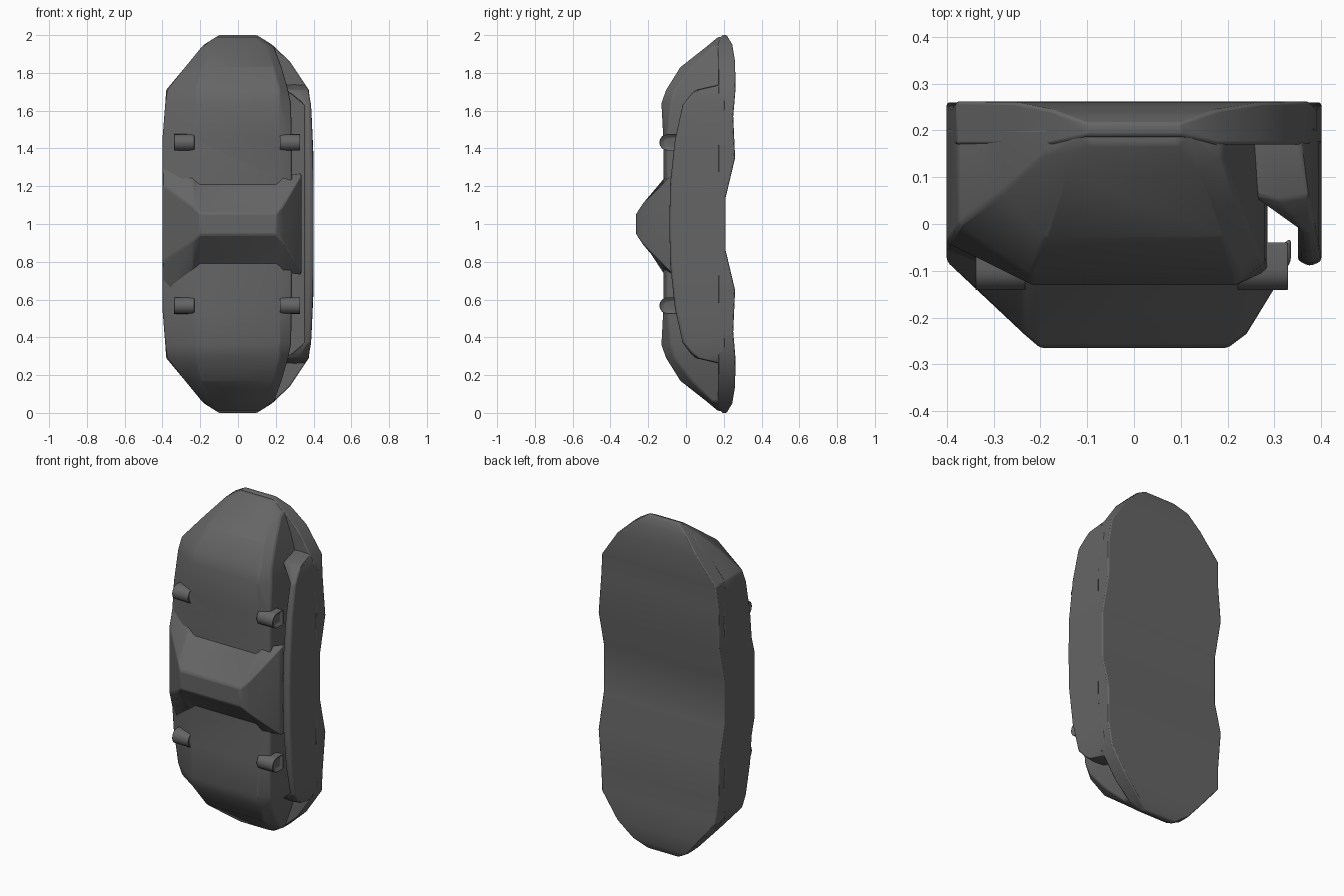
import bpy
import bmesh
import math

cube = bpy.data.objects.get("Cube")
if cube:
    bpy.data.objects.remove(cube, do_unlink=True)

# One flat dark grey paint for the whole casting
GREY = (0.13, 0.13, 0.13, 1.0)
paint = bpy.data.materials.new("dark grey paint")
paint.use_nodes = True
paint.diffuse_color = GREY
shader = paint.node_tree.nodes["Principled BSDF"]
shader.inputs["Base Color"].default_value = GREY
shader.inputs["Roughness"].default_value = 0.6


def finish(name, bm, bevel):
    """Turn a bmesh into a painted, softly bevelled object."""
    bmesh.ops.recalc_face_normals(bm, faces=bm.faces[:])
    mesh = bpy.data.meshes.new(name)
    bm.to_mesh(mesh)
    bm.free()
    mesh.materials.append(paint)
    obj = bpy.data.objects.new(name, mesh)
    bpy.context.collection.objects.link(obj)
    mod = obj.modifiers.new("soft edges", "BEVEL")
    mod.width = bevel
    mod.segments = 2
    mod.limit_method = "ANGLE"
    mod.angle_limit = math.radians(30)
    bpy.ops.object.select_all(action="DESELECT")
    obj.select_set(True)
    bpy.context.view_layer.objects.active = obj
    bpy.ops.object.shade_smooth_by_angle(angle=math.radians(35))
    return obj


def loft(rings):
    """Skin a row of matching closed rings and cap both ends."""
    bm = bmesh.new()
    rows = [[bm.verts.new(p) for p in ring] for ring in rings]
    count = len(rows[0])
    for a, b in zip(rows, rows[1:]):
        for i in range(count):
            j = (i + 1) % count
            bm.faces.new((a[i], a[j], b[j], b[i]))
    bm.faces.new(rows[0])
    bm.faces.new(rows[-1])
    return bm


def mirrored(stations):
    """Reflect upper-half stations about the middle height."""
    lower = [(2 - s[0],) + s[1:] for s in reversed(stations[1:])]
    return lower + stations


# Main body: height, left x, left y, front-left x, front y,
# front-right x, right x, right y
body = [
    (1.0, -0.4, -0.07, -0.23, -0.12, 0.22, 0.28, -0.1),
    (1.24, -0.4, -0.06, -0.23, -0.12, 0.22, 0.285, -0.1),
    (1.45, -0.4, -0.04, -0.23, -0.12, 0.22, 0.285, -0.1),
    (1.64, -0.385, -0.02, -0.22, -0.13, 0.22, 0.28, -0.08),
    (1.71, -0.375, 0.0, -0.22, -0.105, 0.22, 0.265, -0.06),
    (1.83, -0.28, 0.07, -0.19, -0.03, 0.19, 0.23, 0.03),
    (1.94, -0.19, 0.15, -0.14, 0.11, 0.14, 0.19, 0.14),
    (1.99, -0.11, 0.19, -0.09, 0.17, 0.09, 0.11, 0.19),
]
BACK = 0.205
finish("caliper_body", loft([
    [(xl, BACK, z), (xl, yl, z), (xfl, yf, z),
     (xfr, yf, z), (xr, yr, z), (xr, BACK, z)]
    for z, xl, yl, xfl, yf, xfr, xr, yr in mirrored(body)]), 0.008)

# Back plate with a gently waved rear: height, left x, right x, front y, rear y
plate = [
    (1.0, -0.4, 0.4, 0.17, 0.21),
    (1.14, -0.4, 0.4, 0.17, 0.21),
    (1.35, -0.4, 0.4, 0.17, 0.26),
    (1.57, -0.39, 0.39, 0.17, 0.25),
    (1.71, -0.38, 0.375, 0.17, 0.262),
    (1.86, -0.255, 0.275, 0.17, 0.26),
    (1.95, -0.18, 0.18, 0.17, 0.245),
    (2.0, -0.1, 0.1, 0.19, 0.215),
]
finish("back_plate", loft([
    [(xl, yb, z), (xl, yf, z), (xr, yf, z), (xr, yb, z)]
    for z, xl, xr, yf, yb in mirrored(plate)]), 0.006)

# Side wall behind the slot: height, inner x, outer x, front y
wall = [
    (1.0, 0.35, 0.4, -0.09),
    (1.22, 0.35, 0.4, -0.085),
    (1.45, 0.35, 0.395, -0.06),
    (1.63, 0.35, 0.387, -0.02),
    (1.68, 0.29, 0.378, 0.02),
    (1.71, 0.25, 0.372, 0.05),
    (1.74, 0.24, 0.355, 0.18),
]
finish("side_wall", loft([
    [(xi, BACK, z), (xi, yf + 0.012, z), ((xi + xo) / 2, yf, z),
     (xo, yf + 0.01, z), (xo, BACK, z)]
    for z, xi, xo, yf in mirrored(wall)]), 0.008)

# Raised bridge across the middle: x, base y, base half height,
# front y, front half height
bridge = [
    (-0.4, -0.02, 0.42, -0.08, 0.2),
    (-0.235, -0.1, 0.26, -0.235, 0.09),
    (-0.2, -0.1, 0.23, -0.265, 0.055),
    (0.2, -0.1, 0.23, -0.265, 0.055),
    (0.24, -0.1, 0.26, -0.235, 0.1),
    (0.335, -0.03, 0.27, -0.08, 0.26),
]
finish("centre_bridge", loft([
    [(x, yb, 1 - hb), (x, yf, 1 - hf), (x, yf, 1 + hf), (x, yb, 1 + hb)]
    for x, yb, hb, yf, hf in bridge]), 0.008)


def lug(name, x0, x1, z):
    """Round-nosed pin lug with recessed ends."""
    r, cy, tail = 0.044, -0.097, -0.04
    nose = [(cy - r * math.sin(math.pi * i / 8),
             z + r * math.cos(math.pi * i / 8)) for i in range(9)]
    outline = [(tail, z + r)] + nose + [(tail, z - r)]
    bm = loft([[(x, y, h) for y, h in outline] for x in (x0, x1)])
    bmesh.ops.recalc_face_normals(bm, faces=bm.faces[:])
    caps = [f for f in bm.faces if abs(f.normal.x) > 0.9]
    bmesh.ops.inset_individual(bm, faces=caps, thickness=0.022, depth=-0.015)
    finish(name, bm, 0.003)


# Four pin lugs
for label, height in (("upper", 1.432), ("lower", 0.568)):
    lug(label + "_left_lug", 0.22, 0.33, height)
    lug(label + "_right_lug", -0.34, -0.23, height)
